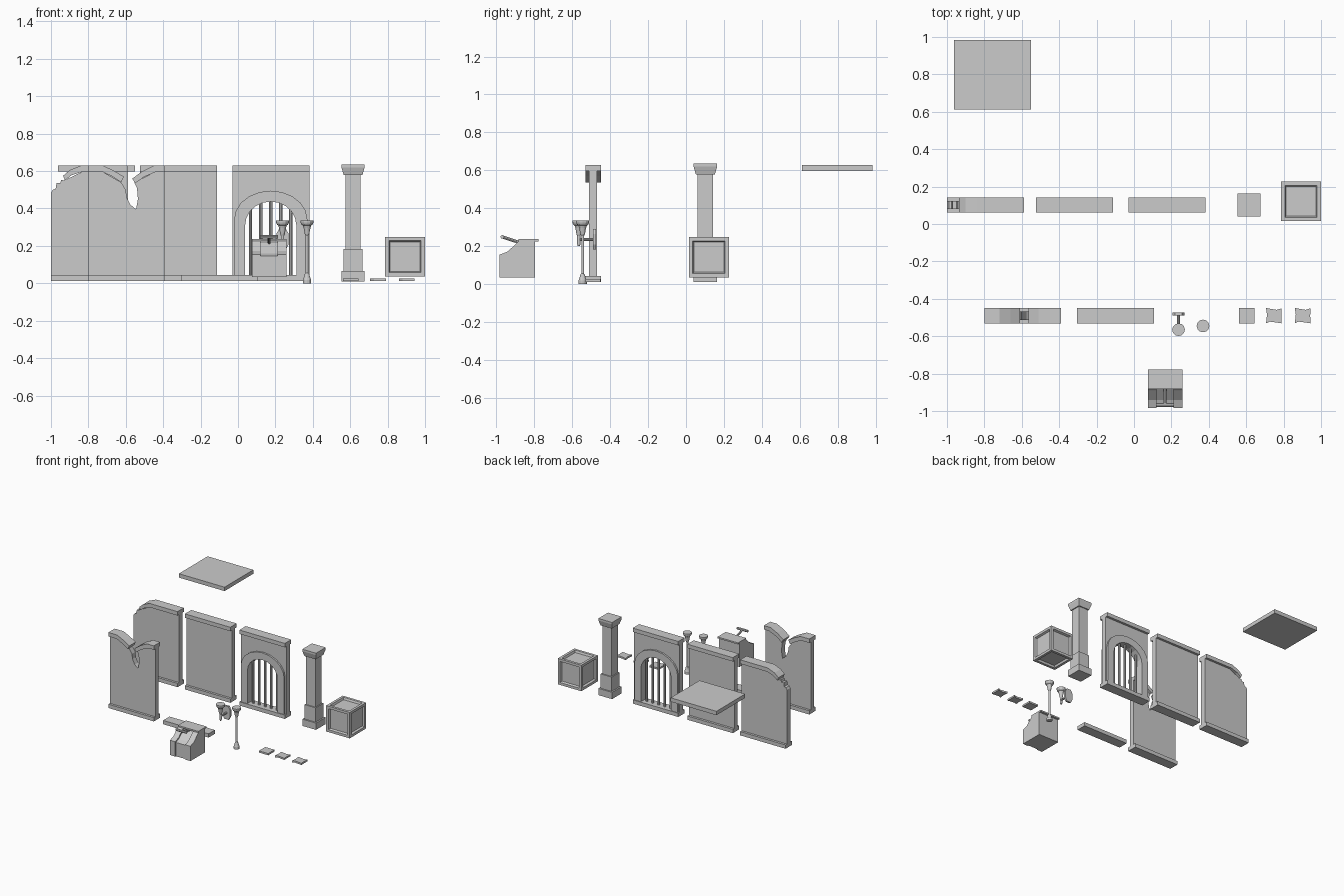
import bpy, bmesh, math
from mathutils import Vector

if "Cube" in bpy.data.objects:
    bpy.data.objects.remove(bpy.data.objects["Cube"])


def finish(name, bm):
    bmesh.ops.recalc_face_normals(bm, faces=bm.faces)
    me = bpy.data.meshes.new(name)
    bm.to_mesh(me)
    bm.free()
    ob = bpy.data.objects.new(name, me)
    bpy.context.collection.objects.link(ob)
    return ob


def prism(name, pts, axis, a, b):
    """Extrude a 2D outline along an axis: y uses (x,z), x uses (y,z), z uses (x,y)."""
    put = {'x': lambda p, d: (d, p[0], p[1]),
           'y': lambda p, d: (p[0], d, p[1]),
           'z': lambda p, d: (p[0], p[1], d)}[axis]
    bm = bmesh.new()
    lo = [bm.verts.new(put(p, a)) for p in pts]
    hi = [bm.verts.new(put(p, b)) for p in pts]
    bm.faces.new(lo)
    bm.faces.new(hi[::-1])
    for i in range(len(pts)):
        j = (i + 1) % len(pts)
        bm.faces.new((lo[i], lo[j], hi[j], hi[i]))
    return finish(name, bm)


def box(name, x0, x1, y0, y1, z0, z1):
    return prism(name, [(x0, z0), (x1, z0), (x1, z1), (x0, z1)], 'y', y0, y1)


def lathe(name, cx, cy, prof, n, turn=0.0):
    """Stack rings of n sides from (radius, z) pairs."""
    bm = bmesh.new()
    rings = []
    for r, z in prof:
        rings.append([bm.verts.new((cx + r * math.cos(turn + 2 * math.pi * k / n),
                                    cy + r * math.sin(turn + 2 * math.pi * k / n), z)) for k in range(n)])
    for a, b in zip(rings, rings[1:]):
        for k in range(n):
            bm.faces.new((a[k], a[(k + 1) % n], b[(k + 1) % n], b[k]))
    bm.faces.new(rings[0])
    bm.faces.new(rings[-1])
    return finish(name, bm)


def rod(name, p, q, r, n=8):
    p, q = Vector(p), Vector(q)
    ob = lathe(name, 0, 0, [(r, 0), (r, (q - p).length)], n)
    ob.rotation_euler = (q - p).to_track_quat('Z', 'Y').to_euler()
    ob.location = p
    return ob


Z0, ZB, ZT, Z1 = 0.012, 0.043, 0.597, 0.629   # floor, base trim, top trim
W = 0.411                                     # wall width


def base_trim(name, x, yc):
    box(name, x, x + W, yc - 0.041, yc + 0.041, Z0, ZB)


def panel(name, pts, yc):
    prism(name, pts, 'y', yc - 0.022, yc + 0.022)


def trim(name, pts, yc):
    prism(name, pts, 'y', yc - 0.041, yc + 0.041)


YB, YF = 0.102, -0.49   # back row and front row

# plain wall
x = -0.523
base_trim("plain_wall_base", x, YB)
panel("plain_wall_panel", [(x, ZB), (x + W, ZB), (x + W, ZT), (x, ZT)], YB)
box("plain_wall_cap", x, x + W, YB - 0.041, YB + 0.041, ZT, Z1)

# wall with broken corner
x = -1.0
base_trim("corner_wall_base", x, YB)
panel("corner_wall_panel", [(x, ZB), (x + W, ZB), (x + W, ZT), (-0.83, ZT), (-0.93, 0.55), (-0.945, 0.553),
                            (-0.95, 0.535), (-0.97, 0.535), (-0.975, 0.505), (-0.99, 0.5), (x, 0.485)], YB)
trim("corner_wall_cap", [(x + W, ZT), (x + W, Z1), (-0.84, Z1), (-0.9, 0.605), (-0.935, 0.575),
                         (-0.925, 0.55), (-0.89, 0.578), (-0.83, ZT)], YB)

# wall with a broken notch
x = -0.8
base_trim("notched_wall_base", x, YF)
panel("notched_wall_panel", [(x, ZB), (x + W, ZB), (x + W, ZT), (-0.44, ZT), (-0.555, 0.54), (-0.54, 0.51),
                             (-0.535, 0.45), (-0.545, 0.395), (-0.575, 0.42), (-0.595, 0.46),
                             (-0.6, 0.5), (-0.625, 0.54), (-0.725, ZT), (x, ZT)], YF)
trim("notched_wall_cap_left", [(x, ZT), (x, Z1), (-0.72, Z1), (-0.66, 0.6), (-0.61, 0.57),
                               (-0.625, 0.54), (-0.67, 0.57), (-0.725, ZT)], YF)
trim("notched_wall_cap_right", [(x + W, ZT), (x + W, Z1), (-0.45, Z1), (-0.51, 0.6), (-0.565, 0.56),
                                (-0.55, 0.535), (-0.5, 0.57), (-0.435, ZT)], YF)

# arched gate wall
x, xc = -0.03, 0.175


def arch(w, spring, top, n=10):
    pts = [(xc + w * math.cos(math.pi * k / n), spring + (top - spring) * math.sin(math.pi * k / n))
           for k in range(n + 1)]
    return [(xc + w, ZB)] + pts + [(xc - w, ZB)]


inner, outer = arch(0.137, 0.31, 0.437), arch(0.196, 0.34, 0.495)
base_trim("gate_wall_base", x, YB)
panel("gate_wall_panel", [(x + W, ZB), (x + W, ZT), (x, ZT), (x, ZB)] + arch(0.165, 0.325, 0.466)[::-1], YB)
box("gate_wall_cap", x, x + W, YB - 0.041, YB + 0.041, ZT, Z1)
prism("gate_arch_frame", outer + inner[::-1], 'y', YB - 0.036, YB + 0.036)
for i in range(5):
    bx = xc + (i - 2) * 0.054
    h = 0.31 + 0.127 * math.sqrt(1 - ((bx - xc) / 0.137) ** 2)
    rod("gate_bar_%d" % (i + 1), (bx, YB, ZB), (bx, YB, h + 0.012), 0.009)

# loose curb and floor slab
base_trim("loose_curb", -0.305, YF)
box("ceiling_slab", -0.963, -0.55, 0.612, 0.983, ZT, Z1)

# square pillar
s = math.sqrt(2)
lathe("pillar", 0.615, YB, [(r * s, z) for r, z in [
    (0.062, 0.01), (0.062, 0.065), (0.05, 0.065), (0.05, 0.182), (0.041, 0.182), (0.041, 0.578),
    (0.05, 0.578), (0.062, 0.62), (0.062, 0.636)]], 4, math.pi / 4)

# crate with recessed panels on every side
bm = bmesh.new()
bmesh.ops.create_cube(bm, size=0.212)
sides = bm.faces[:]
bmesh.ops.inset_individual(bm, faces=sides, thickness=0.029)
bmesh.ops.inset_individual(bm, faces=sides, thickness=0.009, depth=-0.016)
finish("crate", bm).location = (0.893, 0.121, 0.142)

# standing torch
cup = [(0.012, 0.262), (0.018, 0.295), (0.022, 0.308), (0.03, 0.314), (0.034, 0.325), (0.034, 0.335)]
lathe("standing_torch", 0.369, -0.545, [(0.022, 0.0), (0.022, 0.018), (0.016, 0.035), (0.012, 0.05),
                                       (0.007, 0.056), (0.007, 0.255)] + cup, 12)

# wall torch: handle, arm and back plate
tx, ty = 0.238, -0.565
lathe("wall_torch", tx, ty, [(0.005, 0.2), (0.009, 0.21), (0.009, 0.255)] + cup, 12)
rod("wall_torch_arm", (tx, ty, 0.235), (tx, -0.485, 0.235), 0.008)
prism("wall_torch_plate", [(tx - 0.02, 0.182), (tx + 0.02, 0.182), (tx + 0.033, 0.21), (tx + 0.033, 0.265),
                           (tx + 0.018, 0.29), (tx - 0.018, 0.29), (tx - 0.033, 0.265), (tx - 0.033, 0.21)],
      'y', -0.49, -0.474)

# paving pieces, the last two chipped
square = [(-0.042, -0.041), (0.042, -0.041), (0.042, 0.041), (-0.042, 0.041)]
chipped = [(-0.042, -0.041), (-0.022, -0.032), (0.01, -0.036), (0.042, -0.041), (0.04, 0.0), (0.042, 0.039),
           (0.015, 0.031), (-0.015, 0.036), (-0.042, 0.041), (-0.037, 0.005)]
for i, (px, shape) in enumerate([(0.603, square), (0.748, chipped), (0.902, chipped)]):
    prism("paving_piece_%d" % (i + 1), [(px + a, YF + b) for a, b in shape], 'z', 0.012, 0.026)

# lever console: cheeks, recessed middle, rear top plate
cheek = [(-0.983, 0.034), (-0.795, 0.034), (-0.795, 0.228), (-0.88, 0.228), (-0.893, 0.215),
         (-0.94, 0.172), (-0.983, 0.155)]
middle = [(-0.975, 0.034), (-0.795, 0.034), (-0.795, 0.228), (-0.87, 0.215), (-0.94, 0.16), (-0.975, 0.147)]
prism("console_cheek_left", cheek, 'x', 0.074, 0.121)
prism("console_middle", middle, 'x', 0.121, 0.211)
prism("console_cheek_right", cheek, 'x', 0.211, 0.259)
box("console_top_plate", 0.074, 0.259, -0.882, -0.777, 0.226, 0.238)

# lever
rod("lever_stem", (0.166, -0.865, 0.215), (0.166, -0.968, 0.249), 0.008)
rod("lever_handle", (0.118, -0.968, 0.249), (0.214, -0.968, 0.249), 0.01)
